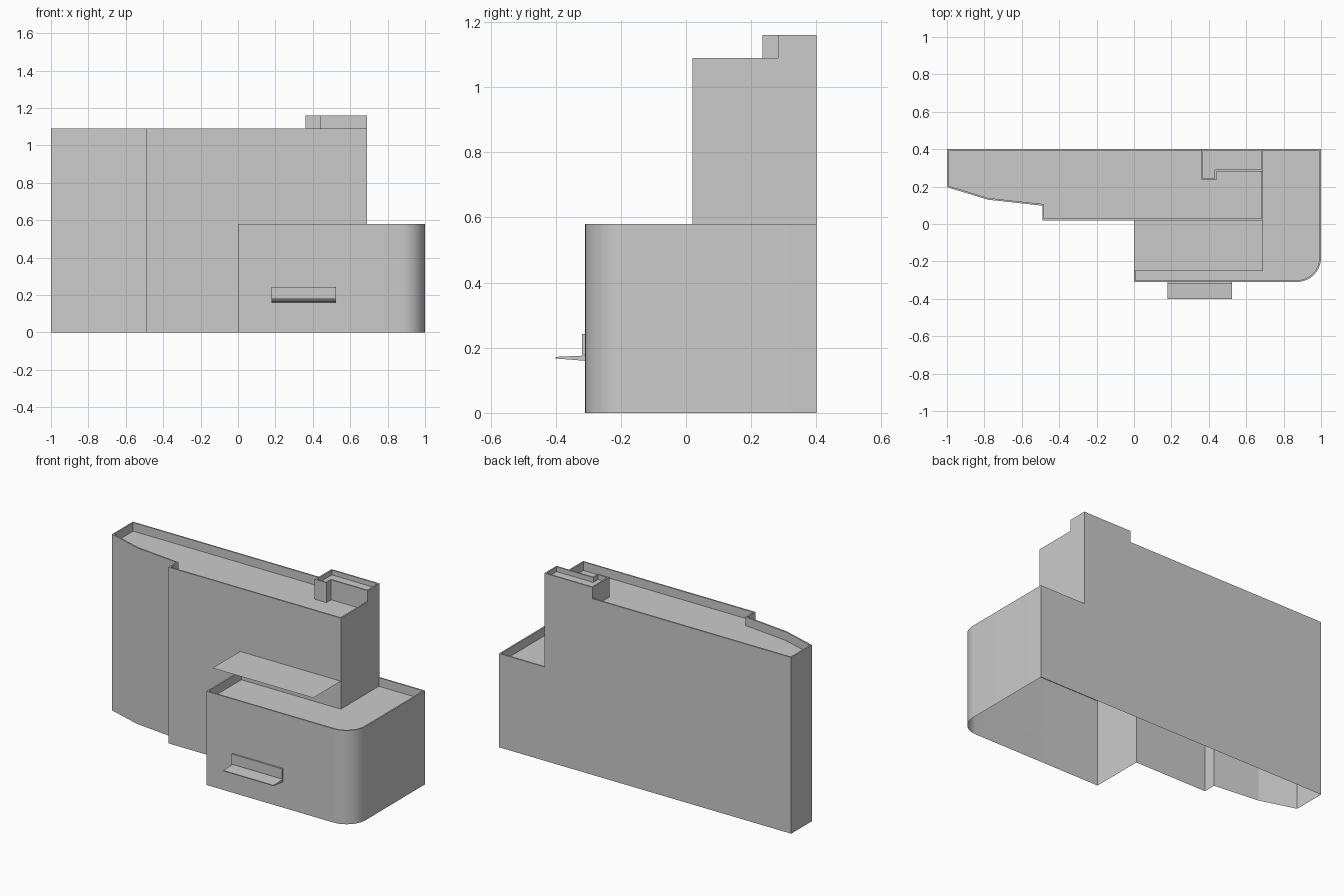
import bpy, bmesh, math
from mathutils import Vector

if "Cube" in bpy.data.objects:
    bpy.data.objects.remove(bpy.data.objects["Cube"])

RIM = 0.009      # parapet thickness
FRONT = 0.02     # front of the tall slab
WING_TOP, SLAB_TOP, HUT_TOP = 0.58, 1.09, 1.16
DEPTH = 0.053    # how far roofs sit below the parapets


def finish(name, bm, smooth=False):
    bmesh.ops.remove_doubles(bm, verts=bm.verts, dist=1e-5)
    mesh = bpy.data.meshes.new(name)
    bm.to_mesh(mesh)
    bm.free()
    ob = bpy.data.objects.new(name, mesh)
    bpy.context.collection.objects.link(ob)
    if smooth:
        bpy.ops.object.select_all(action='DESELECT')
        ob.select_set(True)
        bpy.context.view_layer.objects.active = ob
        bpy.ops.object.shade_smooth_by_angle(angle=math.radians(30))
    return ob


def inset_outline(pts, dists):
    """Move each edge of a counter-clockwise outline inward by its distance."""
    out, n = [], len(pts)
    normals = []
    for i in range(n):
        d = (pts[(i + 1) % n] - pts[i]).normalized()
        normals.append(Vector((-d.y, d.x)))
    for i in range(n):
        a, b, da, db = normals[i - 1], normals[i], dists[i - 1], dists[i]
        det = a.x * b.y - a.y * b.x
        if abs(det) < 1e-4:
            v = b * db
        else:
            v = Vector(((da * b.y - db * a.y) / det, (a.x * db - b.x * da) / det))
        out.append(pts[i] + v)
    return out


def parapet_block(name, outline, bases, top, depth, smooth=False):
    """Open-bottomed walls, parapet and sunken roof. A base of None leaves the edge open."""
    pts = [Vector(p) for p in outline]
    inner = inset_outline(pts, [0 if b is None else RIM for b in bases])
    bm = bmesh.new()

    def face(*cos):
        bm.faces.new([bm.verts.new(c) for c in cos])

    for i, base in enumerate(bases):
        if base is None:
            continue
        j = (i + 1) % len(pts)
        p, q, s, t = pts[i], pts[j], inner[i], inner[j]
        face((*p, base), (*q, base), (*q, top), (*p, top))
        face((*p, top), (*q, top), (*t, top), (*s, top))
        face((*s, top), (*t, top), (*t, top - depth), (*s, top - depth))
    face(*[(*p, top - depth) for p in inner])
    return finish(name, bm, smooth)


def box(name, x0, x1, profile):
    """Extrude a (y, z) profile along x."""
    bm = bmesh.new()
    f = bm.faces.new([bm.verts.new((x0, y, z)) for y, z in profile])
    ext = bmesh.ops.extrude_face_region(bm, geom=[f])
    verts = [e for e in ext['geom'] if isinstance(e, bmesh.types.BMVert)]
    bmesh.ops.translate(bm, verts=verts, vec=(x1 - x0, 0, 0))
    bm.faces.ensure_lookup_table()
    bmesh.ops.recalc_face_normals(bm, faces=bm.faces)
    return finish(name, bm)


# Tall slab, starting above the wing roof where the two meet
low = WING_TOP - DEPTH
parapet_block("tall_slab",
              [(-1, 0.4), (-1, 0.197), (-0.78, 0.13), (-0.49, 0.098), (-0.49, FRONT),
               (0, FRONT), (0.69, FRONT), (0.69, 0.4)],
              [0, 0, 0, 0, 0, low, low, 0], SLAB_TOP, DEPTH)

# Low wing with one rounded corner
r, steps = 0.13, 10
arc = [(1 - r + r * math.sin(a), -0.31 + r - r * math.cos(a))
       for a in (math.pi / 2 * k / steps for k in range(steps + 1))]
wing = [(0, FRONT), (0, -0.31)] + arc + [(1, 0.4), (0.69, 0.4), (0.69, FRONT)]
parapet_block("low_wing", wing, [0] * (len(wing) - 3) + [0, None, None],
              WING_TOP, DEPTH, smooth=True)

# L-shaped roof hut
floor = SLAB_TOP - DEPTH
parapet_block("roof_hut",
              [(0.36, 0.4), (0.36, 0.235), (0.44, 0.235), (0.44, 0.282),
               (0.69, 0.282), (0.69, 0.4)],
              [floor, floor, floor, floor, SLAB_TOP, SLAB_TOP], HUT_TOP, 0.03)

# Thin canopy over the wing roof
bm = bmesh.new()
bm.faces.new([bm.verts.new(c) for c in ((0, -0.25, 0.7), (0.69, -0.25, 0.7),
                                        (0.69, FRONT, 0.7), (0, FRONT, 0.7))])
finish("canopy", bm)

# Entrance panel and tapered ledge
box("entrance_panel", 0.18, 0.525,
    [(-0.31, 0.18), (-0.319, 0.18), (-0.319, 0.243), (-0.31, 0.243)])
box("entrance_ledge", 0.18, 0.525,
    [(-0.31, 0.16), (-0.4, 0.167), (-0.4, 0.172), (-0.31, 0.176)])
